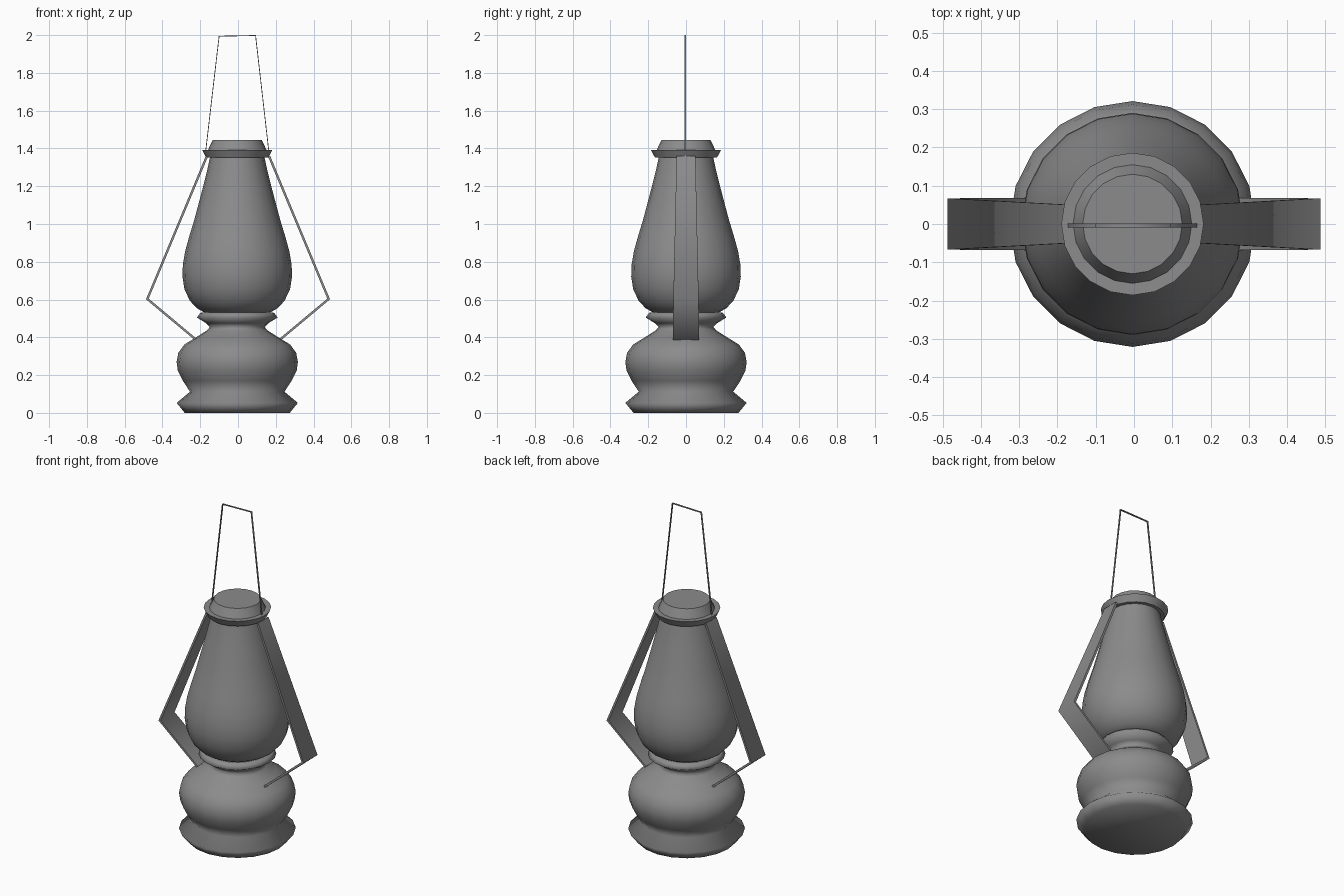
import bpy, bmesh, math
from mathutils import Vector

if "Cube" in bpy.data.objects:
    bpy.data.objects.remove(bpy.data.objects["Cube"])

CX = -0.004  # turned parts sit slightly off centre

# Dark grey metal
grey = bpy.data.materials.new("dark_grey")
grey.diffuse_color = (0.26, 0.26, 0.26, 1)
grey.use_nodes = True
grey.node_tree.nodes["Principled BSDF"].inputs["Base Color"].default_value = grey.diffuse_color


def finish(name, bm, smooth=None):
    bmesh.ops.recalc_face_normals(bm, faces=bm.faces)
    me = bpy.data.meshes.new(name)
    bm.to_mesh(me)
    bm.free()
    me.materials.append(grey)
    ob = bpy.data.objects.new(name, me)
    bpy.context.collection.objects.link(ob)
    if smooth:
        bpy.ops.object.select_all(action='DESELECT')
        ob.select_set(True)
        bpy.context.view_layer.objects.active = ob
        bpy.ops.object.shade_smooth_by_angle(angle=math.radians(smooth))
    return ob


def lathe(name, profile, sides=20, smooth=40):
    """Closed turned shape from (radius, z) points."""
    bm = bmesh.new()
    rings = []
    for r, z in profile:
        rings.append([bm.verts.new((CX + r * math.cos(2 * math.pi * i / sides),
                                    r * math.sin(2 * math.pi * i / sides), z))
                      for i in range(sides)])
    for a, b in zip(rings, rings[1:]):
        for i in range(sides):
            j = (i + 1) % sides
            bm.faces.new((a[i], a[j], b[j], b[i]))
    bm.faces.new(rings[0])
    bm.faces.new(rings[-1])
    return finish(name, bm, smooth)


def ribbon(name, path, thick, yc=0.0):
    """Flat bar along (x, z, half width) points, smooth over its bends."""
    bm = bmesh.new()
    pts = [Vector(p[:2]) for p in path]
    rings = []
    for k, (x, z, w) in enumerate(path):
        d1 = (pts[k] - pts[max(k - 1, 0)]).normalized()
        d2 = (pts[min(k + 1, len(pts) - 1)] - pts[k]).normalized()
        t = (d1 + d2).normalized()
        ref = d2 if d2.length else d1
        n = Vector((-t.y, t.x)) * (thick / 2 / max(t.dot(ref), 0.3))
        rings.append([bm.verts.new((x + s * n.x, yc + y * w, z + s * n.y))
                      for s, y in ((-1, -1), (1, -1), (1, 1), (-1, 1))])
    for a, b in zip(rings, rings[1:]):
        for i in range(4):
            j = (i + 1) % 4
            bm.faces.new((a[i], a[j], b[j], b[i]))
    bm.faces.new(rings[0])
    bm.faces.new(rings[-1])
    # Only the cross edges at the bends stay soft
    for f in bm.faces:
        f.smooth = True
    bends = {v for ring in rings[1:-1] for v in ring}
    for e in bm.edges:
        e.smooth = all(v in bends for v in e.verts) and \
            any(e.verts[0] in r and e.verts[1] in r for r in rings)
    return finish(name, bm)


# Fuel tank with foot ring and burner collar
lathe("fuel_tank", [
    (0.278, 0.0), (0.321, 0.053), (0.25, 0.112), (0.288, 0.17),
    (0.315, 0.225), (0.321, 0.27), (0.312, 0.318), (0.28, 0.362),
    (0.215, 0.402), (0.16, 0.437), (0.145, 0.455), (0.165, 0.475), (0.214, 0.505),
    (0.195, 0.53), (0.165, 0.532)], smooth=110)

# Glass chimney
lathe("glass_globe", [
    (0.172, 0.53), (0.215, 0.555), (0.25, 0.593), (0.279, 0.652), (0.29, 0.72),
    (0.288, 0.785), (0.276, 0.855), (0.254, 0.935), (0.228, 1.02),
    (0.204, 1.11), (0.179, 1.205), (0.158, 1.29), (0.143, 1.36)])

# Top cap with rim
lathe("top_cap", [(0.165, 1.353), (0.186, 1.393), (0.155, 1.392), (0.13, 1.445)],
      smooth=30)

# Side straps
for side, s in (("left", -1), ("right", 1)):
    ribbon(side + "_strap", [(s * 0.165, 1.358, 0.05), (s * 0.48, 0.603, 0.067),
                             (s * 0.225, 0.39, 0.069)], 0.012)

# Thin carrying handle
ribbon("carry_handle", [(-0.174, 1.36, 0.005), (-0.10, 1.994, 0.005),
                        (0.093, 1.998, 0.005), (0.166, 1.36, 0.005)], 0.004, yc=-0.004)
